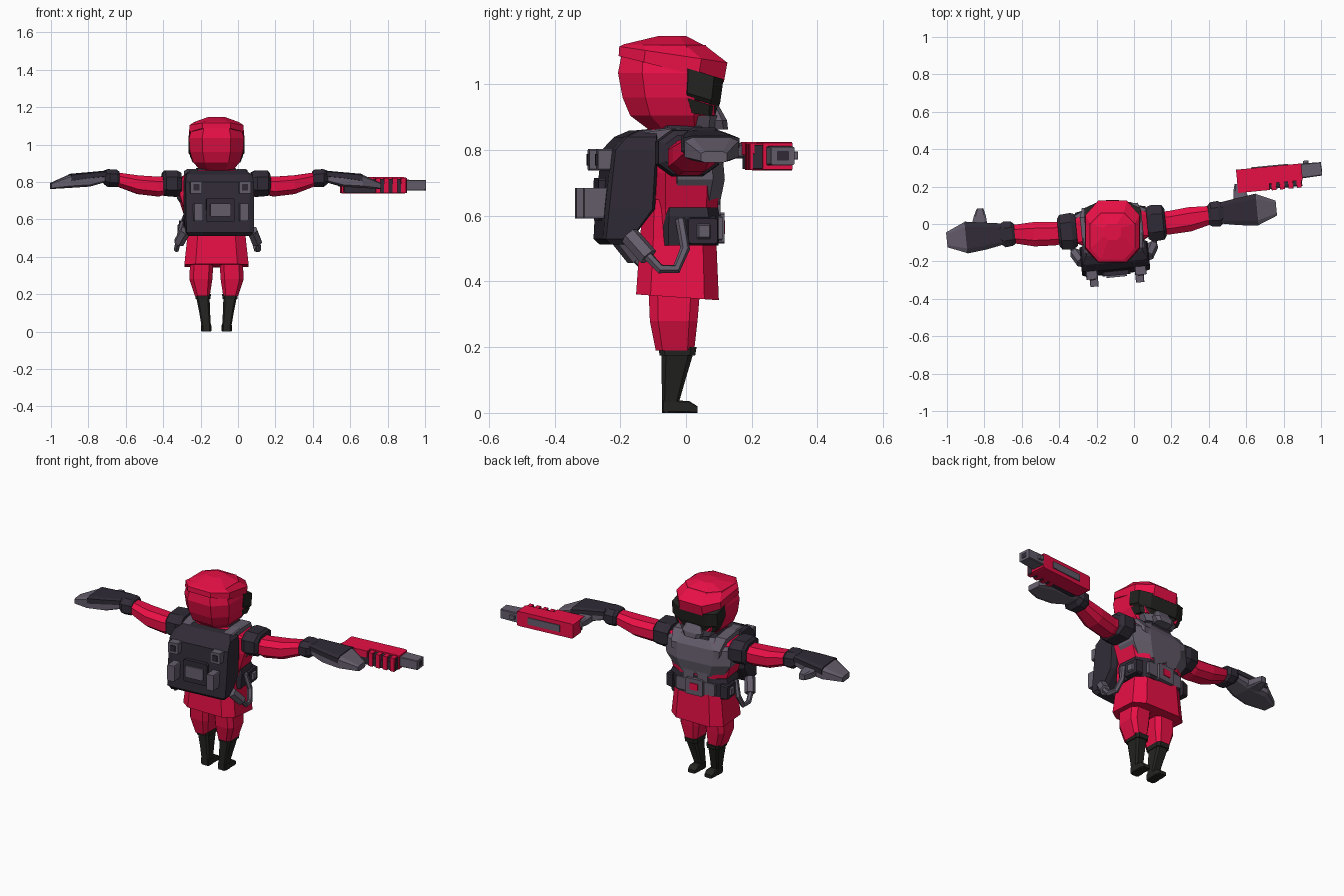
import bpy, bmesh, math
from mathutils import Matrix, Vector

def material(name, rgb):
    m = bpy.data.materials.new(name)
    m.diffuse_color = (*rgb, 1)
    return m

RED = material("red", (0.80, 0.005, 0.06))
GREY = material("steel", (0.13, 0.11, 0.15))
DARK = material("charcoal", (0.03, 0.024, 0.037))
BLACK = material("black", (0.017, 0.017, 0.015))

# lower body and head face straight ahead, upper body is twisted slightly
STRAIGHT = Matrix.Translation((-0.115, 0, 0))
TWIST = Matrix.Translation((-0.12, 0, 0)) @ Matrix.Rotation(math.radians(5.5), 4, 'Z')

def octagon(a0, a1, b0, b1, c):
    da, db = (a1 - a0) / 2 * c, (b1 - b0) / 2 * c
    return [(a0 + da, b0), (a1 - da, b0), (a1, b0 + db), (a1, b1 - db),
            (a1 - da, b1), (a0 + da, b1), (a0, b1 - db), (a0, b0 + db)]

def loft(name, mat, secs, axis='z', c=0.3, frame=TWIST, pair=False):
    """Sections are (t, a0, a1, b0, b1[, tilt]) along an axis."""
    for s in ((1, -1) if pair else (1,)):
        bm = bmesh.new()
        rings = []
        for sec in secs:
            t, tilt = sec[0], (sec[5] if len(sec) > 5 else 0)
            ring = []
            for a, b in octagon(*sec[1:5], c):
                p = {'x': (t, a, b), 'y': (a, t, b), 'z': (a, b, t + tilt * b)}[axis]
                ring.append(bm.verts.new(frame @ Vector((p[0] * s, p[1], p[2]))))
            rings.append(ring)
        for r, q in zip(rings, rings[1:]):
            for i in range(8):
                j = (i + 1) % 8
                bm.faces.new((r[i], r[j], q[j], q[i]))
        bm.faces.new(rings[0])
        bm.faces.new(rings[-1])
        bmesh.ops.recalc_face_normals(bm, faces=bm.faces)
        me = bpy.data.meshes.new(name)
        bm.to_mesh(me)
        bm.free()
        me.materials.append(mat)
        bpy.context.collection.objects.link(bpy.data.objects.new(name, me))

def box(name, mat, x0, x1, y0, y1, z0, z1, frame=TWIST, pair=False, c=0.12):
    loft(name, mat, [(y0, x0, x1, z0, z1), (y1, x0, x1, z0, z1)], 'y', c, frame, pair)

def tube(name, mat, pts, radius, frame=TWIST):
    for s in (1, -1):
        cu = bpy.data.curves.new(name, 'CURVE')
        cu.dimensions = '3D'
        cu.bevel_depth, cu.bevel_resolution, cu.use_fill_caps = radius, 1, True
        sp = cu.splines.new('POLY')
        sp.points.add(len(pts) - 1)
        sp.use_smooth = False
        for p, co in zip(sp.points, pts):
            p.co = (*(frame @ Vector((co[0] * s, co[1], co[2]))), 1)
        cu.materials.append(mat)
        bpy.context.collection.objects.link(bpy.data.objects.new(name, cu))

# legs and boots
loft("thigh", RED, [(0.40, 0.015, 0.14, -0.115, 0.045), (0.28, 0.022, 0.145, -0.11, 0.035),
                    (0.19, 0.036, 0.115, -0.092, 0.025)], c=0.35, frame=STRAIGHT, pair=True)
loft("boot_cuff", BLACK, [(0.20, 0.03, 0.115, -0.085, 0.032), (0.175, 0.032, 0.112, -0.08, 0.028)],
     frame=STRAIGHT, pair=True)
loft("boot", BLACK, [(0.18, 0.037, 0.108, -0.075, 0.022), (0.1, 0.034, 0.092, -0.074, -0.002),
                     (0.03, 0.03, 0.08, -0.073, -0.022), (0, 0.03, 0.08, -0.073, -0.02)],
     frame=STRAIGHT, pair=True)
loft("foot", BLACK, [(-0.07, 0.03, 0.08, 0, 0.04), (0.01, 0.027, 0.083, 0, 0.036),
                     (0.035, 0.033, 0.077, 0, 0.02)], 'y', 0.2, STRAIGHT, True)

# tunic skirt
loft("skirt", RED, [(0.35, -0.172, 0.172, -0.152, 0.10, -0.07), (0.53, -0.153, 0.153, -0.14, 0.092),
                    (0.65, -0.15, 0.15, -0.13, 0.06)], c=0.35, frame=STRAIGHT)

# torso, chest armour and belt
loft("torso", RED, [(0.50, -0.15, 0.15, -0.12, 0.085), (0.62, -0.165, 0.165, -0.12, 0.088),
                    (0.73, -0.2, 0.2, -0.125, 0.09), (0.82, -0.2, 0.2, -0.12, 0.08),
                    (0.865, -0.1, 0.1, -0.11, 0.06)], c=0.4)
loft("chest_plate", GREY, [(0.635, -0.15, 0.15, -0.085, 0.095), (0.71, -0.2, 0.2, -0.09, 0.108),
                           (0.80, -0.205, 0.205, -0.085, 0.1), (0.855, -0.13, 0.13, -0.08, 0.07)], c=0.45)
loft("belt", DARK, [(0.51, -0.17, 0.17, -0.11, 0.09), (0.60, -0.178, 0.178, -0.11, 0.092),
                    (0.625, -0.168, 0.168, -0.105, 0.088)], c=0.4)
box("belt_front", GREY, -0.12, 0.12, 0.06, 0.1, 0.525, 0.6)
box("buckle", GREY, -0.055, 0.055, 0.08, 0.113, 0.515, 0.61)
box("buckle_stone", RED, -0.025, 0.025, 0.1, 0.117, 0.545, 0.585)
box("belly_plate", GREY, 0.012, 0.075, 0.06, 0.098, 0.6, 0.66, pair=True)
loft("side_pouch", DARK, [(0.15, -0.02, 0.085, 0.51, 0.6), (0.19, -0.01, 0.078, 0.515, 0.592)],
     'x', 0.15, pair=True)
loft("pouch_clasp", GREY, [(0.18, 0.01, 0.062, 0.525, 0.58), (0.2, 0.02, 0.052, 0.535, 0.57)],
     'x', 0.1, pair=True)
loft("shoulder_strap", GREY, [(-0.14, 0.1, 0.16, 0.80, 0.86), (-0.06, 0.1, 0.165, 0.83, 0.868),
                              (0.05, 0.1, 0.165, 0.82, 0.862), (0.1, 0.1, 0.15, 0.76, 0.8)], 'y', 0.2, pair=True)
loft("collar", DARK, [(0.83, -0.125, 0.125, -0.11, 0.08), (0.875, -0.1, 0.1, -0.1, 0.07)], c=0.4)

# backpack
loft("backpack", DARK, [(0.512, -0.165, 0.165, -0.25, -0.19), (0.53, -0.18, 0.18, -0.268, -0.18),
                        (0.62, -0.183, 0.183, -0.263, -0.11), (0.80, -0.183, 0.183, -0.243, -0.1),
                        (0.84, -0.175, 0.175, -0.205, -0.1), (0.86, -0.15, 0.15, -0.16, -0.1)], c=0.14)
box("pack_button", GREY, 0.1, 0.162, -0.285, -0.23, 0.738, 0.803, pair=True)
box("pack_button_centre", DARK, 0.115, 0.147, -0.29, -0.25, 0.753, 0.788, pair=True)
box("pack_hook", GREY, 0.1, 0.145, -0.325, -0.25, 0.592, 0.685, pair=True)
box("pack_pocket", DARK, -0.075, 0.075, -0.275, -0.24, 0.585, 0.715)
box("pack_latch", GREY, -0.055, 0.055, -0.285, -0.25, 0.615, 0.685)

# hoses joining the pack to the belt
tube("hose", GREY, [(0.19, -0.2, 0.54), (0.215, -0.13, 0.47), (0.22, -0.1, 0.438), (0.215, -0.05, 0.438),
                    (0.2, -0.022, 0.5), (0.178, -0.035, 0.59)], 0.015)
tube("hose_socket", GREY, [(0.178, -0.19, 0.54), (0.21, -0.135, 0.475)], 0.03)

# arms and hands
loft("shoulder_pad", DARK, [(0.19, -0.1, 0.07, 0.73, 0.85), (0.215, -0.115, 0.08, 0.72, 0.862),
                            (0.275, -0.11, 0.075, 0.725, 0.86), (0.288, -0.09, 0.055, 0.74, 0.845)],
     'x', 0.5, pair=True)
loft("sleeve", RED, [(0.26, -0.08, 0.04, 0.735, 0.83), (0.31, -0.085, 0.04, 0.722, 0.828),
                     (0.42, -0.08, 0.05, 0.735, 0.835), (0.54, -0.05, 0.045, 0.78, 0.852)],
     'x', 0.5, pair=True)
loft("wrist_cuff", DARK, [(0.52, -0.055, 0.05, 0.78, 0.855), (0.535, -0.065, 0.065, 0.772, 0.866),
                          (0.575, -0.07, 0.068, 0.772, 0.868), (0.6, -0.05, 0.055, 0.79, 0.86)],
     'x', 0.5, pair=True)
loft("hand", GREY, [(0.59, -0.05, 0.055, 0.80, 0.85), (0.68, -0.07, 0.07, 0.775, 0.84),
                    (0.785, -0.08, 0.085, 0.768, 0.838), (0.885, -0.04, 0.04, 0.762, 0.795)],
     'x', 0.3, pair=True)
loft("hand_guard", DARK, [(0.59, -0.055, 0.06, 0.825, 0.86), (0.68, -0.072, 0.073, 0.815, 0.852),
                          (0.782, -0.083, 0.088, 0.80, 0.843)], 'x', 0.3, pair=True)
loft("thumb", GREY, [(0.05, 0.66, 0.75, 0.775, 0.825), (0.11, 0.665, 0.73, 0.775, 0.82),
                     (0.15, 0.675, 0.71, 0.78, 0.815)], 'y', 0.3, pair=True)

# blaster held in the right hand
box("blaster_body", RED, 0.69, 1.04, 0.135, 0.225, 0.738, 0.825, c=0.08)
box("blaster_side", DARK, 0.70, 1.035, 0.105, 0.14, 0.742, 0.79, c=0.05)
box("blaster_top", RED, 0.69, 0.86, 0.1, 0.14, 0.785, 0.825, c=0.05)
for i in range(4):
    x = 0.87 + i * 0.045
    box("blaster_rib", RED, x, x + 0.026, 0.097, 0.14, 0.74, 0.82, c=0.05)
box("blaster_core", DARK, 0.86, 1.035, 0.11, 0.14, 0.745, 0.815, c=0.05)
box("blaster_panel", GREY, 0.77, 0.97, 0.2, 0.23, 0.762, 0.802, c=0.05)
loft("muzzle", GREY, [(1.03, 0.145, 0.225, 0.753, 0.812), (1.145, 0.15, 0.222, 0.755, 0.81)], 'x', 0.12)
loft("muzzle_bore", DARK, [(1.13, 0.168, 0.204, 0.768, 0.797), (1.147, 0.168, 0.204, 0.768, 0.797)], 'x', 0.1)
box("muzzle_sight", GREY, 1.05, 1.08, 0.2, 0.238, 0.772, 0.795)

# helmet
loft("helmet_shell", RED, [(0.86, -0.085, 0.085, -0.11, 0.07), (0.905, -0.125, 0.125, -0.17, 0.085),
                           (0.96, -0.142, 0.142, -0.193, 0.095), (1.035, -0.147, 0.147, -0.207, 0.1),
                           (1.12, -0.12, 0.12, -0.19, 0.06)], c=0.48, frame=STRAIGHT)
loft("helmet_crown", RED, [(1.035, -0.146, 0.146, -0.205, 0.115, -0.25),
                           (1.085, -0.145, 0.145, -0.203, 0.126, -0.15),
                           (1.118, -0.118, 0.118, -0.19, 0.06, -0.02),
                           (1.147, -0.045, 0.045, -0.085, 0.0)], c=0.48, frame=STRAIGHT)
loft("visor", BLACK, [(0.962, -0.138, 0.138, -0.025, 0.1, -0.3), (0.975, -0.149, 0.149, -0.022, 0.104, -0.3),
                      (1.05, -0.149, 0.149, -0.022, 0.114, -0.3)], c=0.42, frame=STRAIGHT)
loft("cheek_vent", BLACK, [(0.915, -0.128, 0.128, 0.0, 0.088, -0.15), (0.96, -0.142, 0.142, -0.02, 0.096, -0.3)],
     c=0.42, frame=STRAIGHT)
loft("cheek_bar", RED, [(0.905, 0.06, 0.105, 0.035, 0.088), (0.955, 0.07, 0.128, 0.03, 0.085)],
     frame=STRAIGHT, pair=True)
loft("mouthpiece", GREY, [(0.862, -0.05, 0.05, 0.05, 0.128), (0.89, -0.065, 0.065, 0.04, 0.125),
                          (0.935, -0.045, 0.045, 0.04, 0.1)], c=0.35, frame=STRAIGHT)
loft("jaw_guard", GREY, [(0.868, -0.09, 0.09, 0.0, 0.09), (0.905, -0.112, 0.112, 0.0, 0.095)],
     c=0.45, frame=STRAIGHT)
